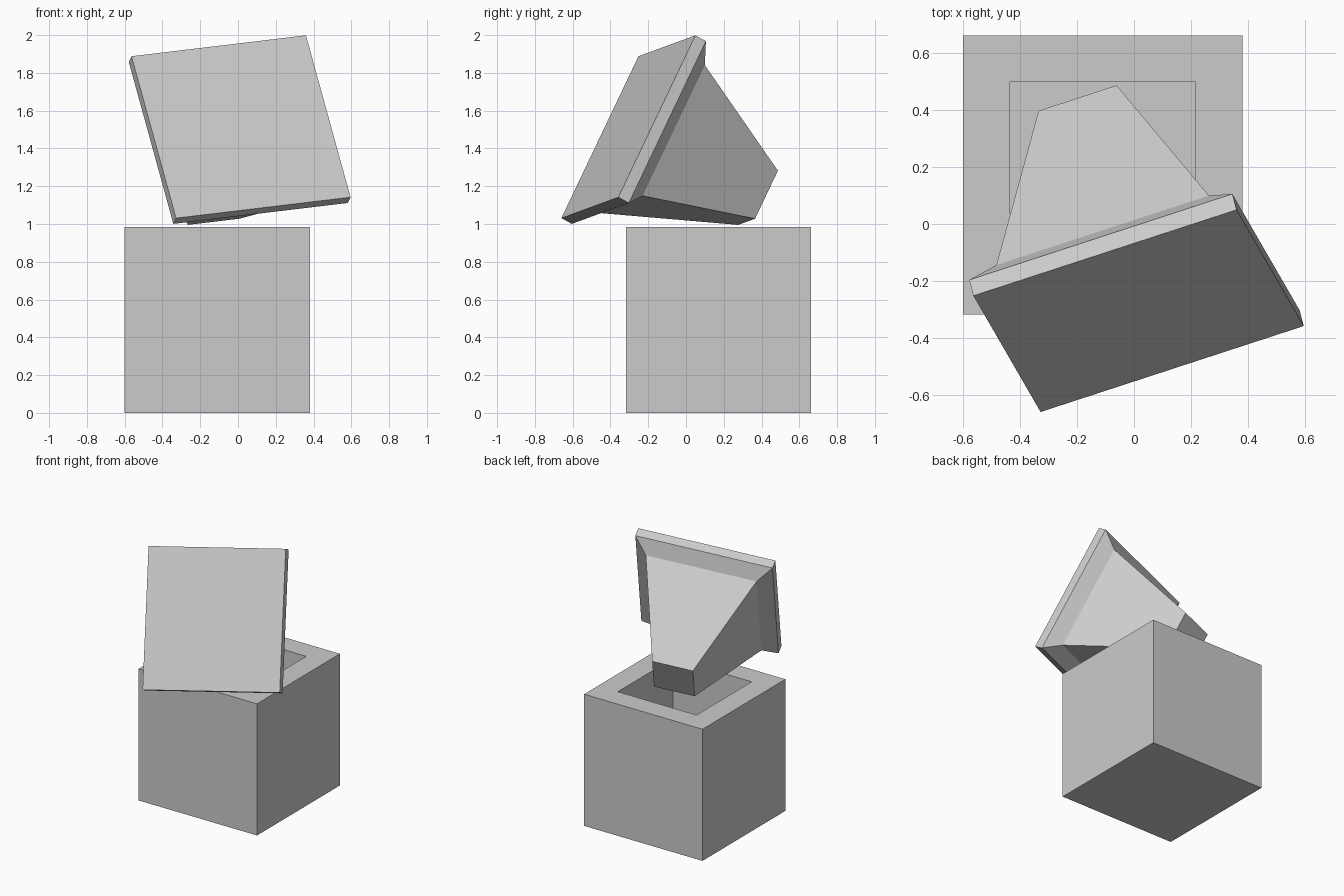
import bpy
import bmesh
from mathutils import Matrix, Vector

if "Cube" in bpy.data.objects:
    bpy.data.objects.remove(bpy.data.objects["Cube"], do_unlink=True)

grey = bpy.data.materials.new("plain grey")
grey.use_nodes = True
grey.diffuse_color = (0.6, 0.6, 0.6, 1)
grey.node_tree.nodes["Principled BSDF"].inputs["Base Color"].default_value = (0.6, 0.6, 0.6, 1)


def square_loft(name, sections, matrix):
    """Solid through a run of (half width, height) squares, capped at both ends."""
    bm = bmesh.new()
    rings = [[bm.verts.new((sx * h, sy * h, z))
              for sx, sy in ((-1, -1), (1, -1), (1, 1), (-1, 1))]
             for h, z in sections]
    for low, high in zip(rings, rings[1:]):
        for i in range(4):
            j = (i + 1) % 4
            bm.faces.new((low[i], low[j], high[j], high[i]))
    bm.faces.new(rings[0][::-1])
    bm.faces.new(rings[-1])
    bmesh.ops.recalc_face_normals(bm, faces=bm.faces[:])
    mesh = bpy.data.meshes.new(name)
    bm.to_mesh(mesh)
    bm.free()
    mesh.materials.append(grey)
    obj = bpy.data.objects.new(name, mesh)
    obj.matrix_world = matrix
    bpy.context.collection.objects.link(obj)
    return obj


# Open box: outer walls, rim, inner walls and floor in one run
square_loft("open_box",
            [(0.49, 0), (0.49, 0.985), (0.326, 0.985), (0.326, 0.165)],
            Matrix.Translation((-0.11, 0.172, 0)))

# Tilted head: square panel, bevelled back and tapering rear housing
across = Vector((0.943, 0.308, 0.113)).normalized()
back = across.cross(Vector((0.24, -0.418, -0.877))).normalized()
down = back.cross(across)
tilt = Matrix((across, down, back)).transposed().to_4x4()
square_loft("tilted_head",
            [(0.489, 0), (0.489, 0.065), (0.395, 0.138), (0.145, 0.803)],
            Matrix.Translation((0.016, -0.305, 1.515)) @ tilt)
